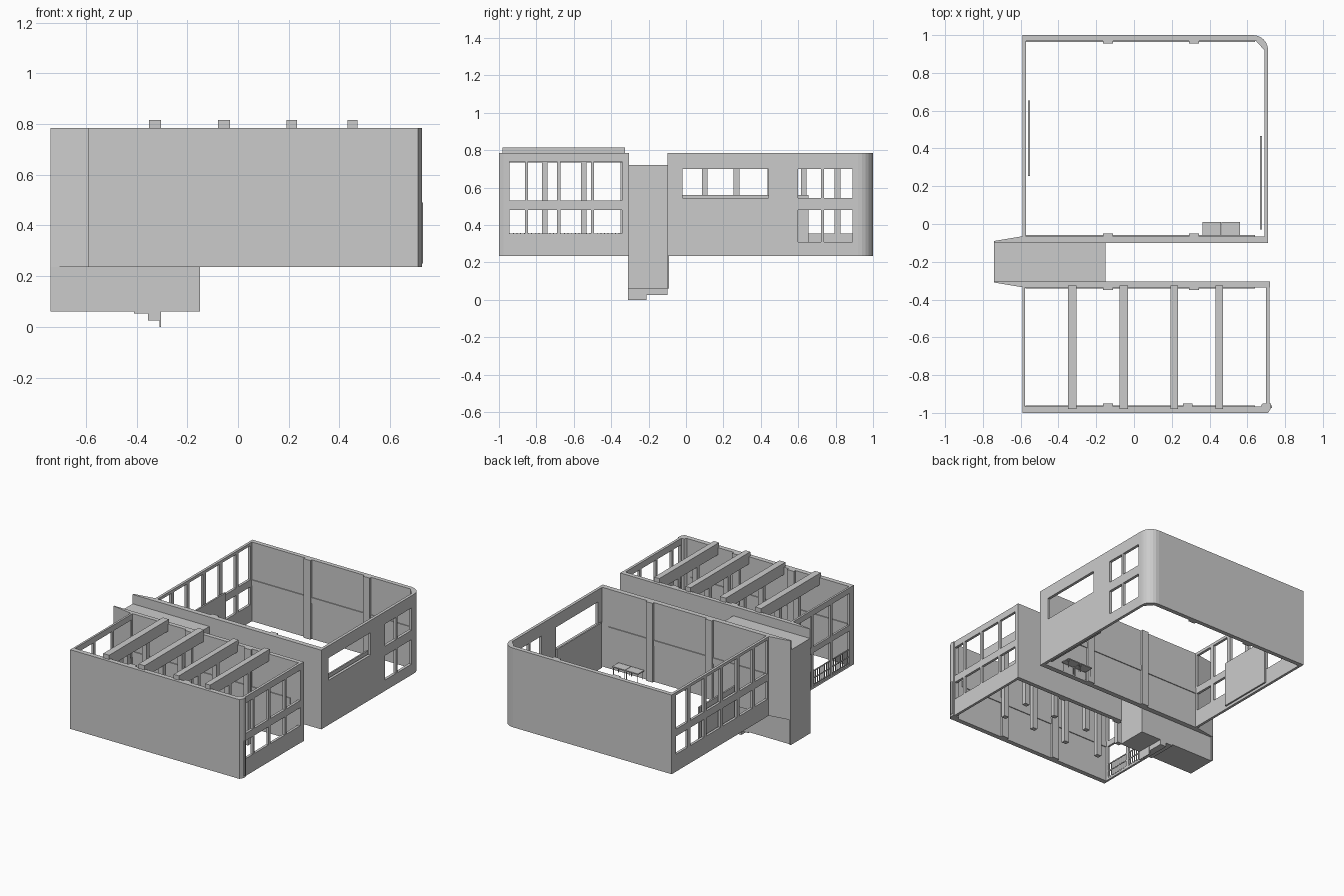
import bpy, bmesh
from math import cos, sin, radians

if "Cube" in bpy.data.objects:
    bpy.data.objects.remove(bpy.data.objects["Cube"])

Z0, Z1 = 0.235, 0.785          # floor line and wall top of both rooms


def finish(name, bm):
    bmesh.ops.remove_doubles(bm, verts=bm.verts, dist=1e-5)
    bmesh.ops.recalc_face_normals(bm, faces=bm.faces)
    me = bpy.data.meshes.new(name)
    bm.to_mesh(me)
    bm.free()
    ob = bpy.data.objects.new(name, me)
    bpy.context.collection.objects.link(ob)
    return ob


def prism(name, pts, z0, z1):
    """Vertical prism from a plan outline."""
    bm = bmesh.new()
    lo = [bm.verts.new((x, y, z0)) for x, y in pts]
    hi = [bm.verts.new((x, y, z1)) for x, y in pts]
    bm.faces.new(lo[::-1])
    bm.faces.new(hi)
    for i in range(len(pts)):
        j = (i + 1) % len(pts)
        bm.faces.new((lo[i], lo[j], hi[j], hi[i]))
    return finish(name, bm)


def box(name, x0, x1, y0, y1, z0, z1):
    return prism(name, [(x0, y0), (x1, y0), (x1, y1), (x0, y1)], z0, z1)


def window_wall(name, x0, x1, y0, y1, holes):
    """Wall along y with clean rectangular openings (ya, yb, za, zb)."""
    ys = sorted({y0, y1, *[v for h in holes for v in h[:2]]})
    zs = sorted({Z0, Z1, *[v for h in holes for v in h[2:]]})

    def solid(i, j):
        if not (0 <= i < len(ys) - 1 and 0 <= j < len(zs) - 1):
            return False
        y, z = (ys[i] + ys[i + 1]) / 2, (zs[j] + zs[j + 1]) / 2
        return not any(a < y < b and c < z < d for a, b, c, d in holes)

    bm = bmesh.new()

    def quad(*pts):
        bm.faces.new([bm.verts.new(p) for p in pts])

    for i in range(len(ys) - 1):
        for j in range(len(zs) - 1):
            if not solid(i, j):
                continue
            a, b, c, d = ys[i], ys[i + 1], zs[j], zs[j + 1]
            for x in (x0, x1):
                quad((x, a, c), (x, b, c), (x, b, d), (x, a, d))
            for di, y in ((-1, a), (1, b)):
                if not solid(i + di, j):
                    quad((x0, y, c), (x1, y, c), (x1, y, d), (x0, y, d))
            for dj, z in ((-1, c), (1, d)):
                if not solid(i, j + dj):
                    quad((x0, a, z), (x1, a, z), (x1, b, z), (x0, b, z))
    return finish(name, bm)


def bays(y0, y1, posts, w, rows):
    """Openings between posts, repeated for every (za, zb) row."""
    e = [y0] + [v for p in posts for v in (p - w / 2, p + w / 2)] + [y1]
    return [(e[k], e[k + 1], a, b) for k in range(0, len(e), 2) for a, b in rows]


# Back room: rear wall with rounded corner
arc = [(0.63 + 0.08 * sin(radians(t)), 0.92 + 0.08 * cos(radians(t))) for t in range(0, 91, 15)]
prism("back_room_rear_wall", [(-0.59, 0.97), (-0.59, 1.0)] + arc +
      [(0.69, 0.92), (0.645, 0.97)], Z0, Z1)

# Back room: front wall, flaring into the passage entrance
prism("back_room_front_wall", [(-0.74, -0.10), (0.71, -0.10), (0.71, -0.065),
                               (-0.59, -0.065), (-0.74, -0.09)], Z0, Z1)

# Back room: side walls with windows
window_wall("back_room_right_wall", 0.69, 0.71, -0.065, 0.92,
            [(-0.02, 0.44, 0.545, 0.70)] + bays(0.60, 0.89, [0.73], 0.016,
                                               [(0.31, 0.48), (0.545, 0.70)]))
window_wall("back_room_left_wall", -0.59, -0.572, -0.065, 0.97,
            bays(-0.05, 0.955, [0.10, 0.27, 0.45, 0.63, 0.81], 0.03,
                 [(0.355, 0.48), (0.53, 0.765)]))

# Front room: long walls
prism("front_room_front_wall", [(-0.59, -1.0), (0.71, -1.0), (0.725, -0.975), (0.725, -0.95),
                                (0.68, -0.95), (0.67, -0.967), (-0.59, -0.967)], Z0, Z1)
prism("front_room_rear_wall", [(-0.74, -0.31), (-0.59, -0.335), (0.72, -0.335),
                               (0.72, -0.305), (-0.74, -0.305)], Z0, Z1)

# Front room: side walls with windows
window_wall("front_room_right_wall", 0.70, 0.718, -0.95, -0.335,
            bays(-0.945, -0.342, [-0.853, -0.68, -0.50], 0.018,
                 [(0.355, 0.48), (0.53, 0.74)]))
window_wall("front_room_left_wall", -0.59, -0.576, -0.967, -0.335,
            bays(-0.95, -0.345, [-0.755, -0.547], 0.022,
                 [(0.25, 0.485), (0.525, 0.745)]))
box("corner_downpipe", 0.718, 0.73, -0.975, -0.96, 0.25, 0.49)

# Railing in the lower left opening
for z in (0.255, 0.30, 0.35):
    box("railing_bar", -0.586, -0.58, -0.95, -0.345, z, z + 0.006)
for i in range(31):
    y = -0.945 + i * 0.0195
    box("railing_baluster", -0.585, -0.581, y, y + 0.005, 0.25, 0.358)

# Roof beams, each on two columns
for x in (-0.327, -0.055, 0.212, 0.452):
    w = 0.023 if x < 0 else 0.02
    box("roof_beam", x - w, x + w, -0.98, -0.325, 0.735, 0.815)
    for y in (-0.755, -0.547):
        box("column", x - 0.018, x + 0.018, y - 0.015, y + 0.015, Z0, 0.735)

# Pilasters on the inner wall faces
for xs, y0, y1 in (((-0.138, 0.318), 0.955, 0.972), ((-0.138, 0.318), -0.067, -0.05),
                   ((-0.138, 0.318), -0.35, -0.333), ((-0.138, 0.285), -0.969, -0.95)):
    for x in xs:
        box("pilaster", x - 0.026, x + 0.026, y0, y1, Z0, Z1)

# Wall ledges at mid height and skirting
for y0, y1 in ((0.964, 0.971), (-0.066, -0.059), (-0.341, -0.334), (-0.968, -0.961)):
    box("wall_ledge", -0.575, 0.64, y0, y1, 0.485, 0.525)

# Boards standing inside the back room
box("left_board", -0.562, -0.551, 0.255, 0.655, 0.245, 0.56)
box("right_board", 0.667, 0.677, -0.03, 0.465, 0.245, 0.56)

# Pair of tables
for x in (0.362, 0.462):
    box("table_top", x, x + 0.098, -0.057, 0.01, 0.292, 0.299)
    for lx in (x + 0.004, x + 0.09):
        for ly in (-0.053, 0.002):
            box("table_leg", lx, lx + 0.004, ly, ly + 0.004, Z0, 0.292)

# Passage: roof, floor and thin walls
box("passage_roof", -0.74, -0.15, -0.305, -0.10, 0.712, 0.72)
box("passage_floor", -0.74, -0.157, -0.31, -0.10, 0.06, 0.066)
box("passage_left_end", -0.74, -0.732, -0.31, -0.09, 0.06, 0.72)
box("passage_right_end", -0.158, -0.15, -0.305, -0.10, 0.06, 0.715)
for y in (-0.31, -0.106):
    box("passage_side_wall", -0.74, -0.152, y, y + 0.006, 0.06, Z0)
    box("entrance_pier", -0.74, -0.592, y, y + 0.006, 0.06, 0.72)

# Stairs inside the passage and the footing below it
for i in range(8):
    x = -0.20 - i * 0.045
    box("stair_step", x - 0.045, x, -0.304, -0.106, 0.066, 0.23 - i * 0.018)
box("footing", -0.355, -0.307, -0.31, -0.10, 0.025, 0.06)
box("footing_edge", -0.309, -0.304, -0.31, -0.21, 0.0, 0.06)
box("footing_lip", -0.41, -0.355, -0.31, -0.10, 0.052, 0.06)
